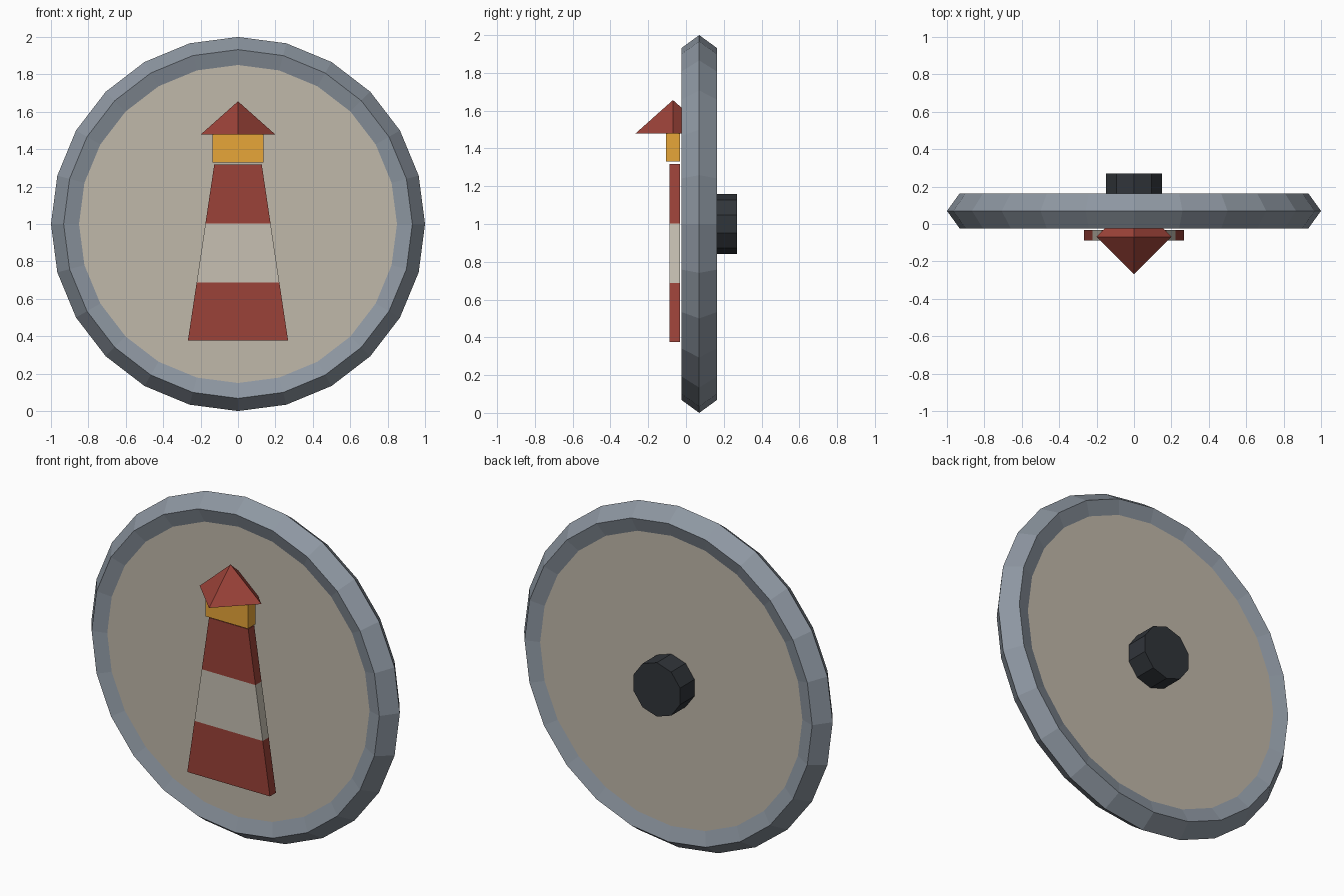
import bpy
import bmesh
from math import pi

if "Cube" in bpy.data.objects:
    bpy.data.objects.remove(bpy.data.objects["Cube"])

CY = 0.07  # middle of the plate in depth


def paint(obj, name, color):
    mat = bpy.data.materials.get(name) or bpy.data.materials.new(name)
    mat.diffuse_color = (*color, 1)
    mat.use_nodes = True
    mat.node_tree.nodes["Principled BSDF"].inputs["Base Color"].default_value = mat.diffuse_color
    obj.data.materials.append(mat)


def name_and_paint(name, mat):
    obj = bpy.context.object
    obj.name = name
    paint(obj, *mat)
    return obj


def disc(name, radius, y0, y1, sides, mat):
    bpy.ops.mesh.primitive_cylinder_add(
        vertices=sides, radius=radius, depth=y1 - y0,
        location=(0, (y0 + y1) / 2, 1), rotation=(pi / 2, 0, 0))
    return name_and_paint(name, mat)


def tapered_slab(name, z0, z1, w0, w1, y0, y1, mat):
    bm = bmesh.new()
    outline = [(-w0, z0), (w0, z0), (w1, z1), (-w1, z1)]
    face = bm.faces.new([bm.verts.new((x, y0, z)) for x, z in outline])
    ext = bmesh.ops.extrude_face_region(bm, geom=[face])
    verts = [g for g in ext["geom"] if isinstance(g, bmesh.types.BMVert)]
    bmesh.ops.translate(bm, verts=verts, vec=(0, y1 - y0, 0))
    bmesh.ops.recalc_face_normals(bm, faces=bm.faces)
    mesh = bpy.data.meshes.new(name)
    bm.to_mesh(mesh)
    bm.free()
    obj = bpy.data.objects.new(name, mesh)
    bpy.context.collection.objects.link(obj)
    paint(obj, *mat)
    return obj


STEEL = ("steel", (0.27, 0.31, 0.36))
CREAM = ("cream", (0.53, 0.48, 0.40))
WHITE = ("white", (0.57, 0.53, 0.45))
RED = ("red", (0.33, 0.055, 0.04))
YELLOW = ("yellow", (0.80, 0.38, 0.04))
DARK = ("dark", (0.03, 0.035, 0.042))

# Round plate with a five-sided rim
bpy.ops.mesh.primitive_torus_add(
    major_segments=24, minor_segments=5, major_radius=0.902,
    minor_radius=0.098, location=(0, CY, 1), rotation=(pi / 2, 0, 0))
name_and_paint("rim", STEEL)
disc("plate", 0.90, CY - 0.0665, CY + 0.0665, 24, CREAM)

# Knob on the back
disc("back_knob", 0.158, 0.12, 0.27, 10, DARK)

# Striped tower
levels = [0.376, 0.688, 1.003, 1.318]
widths = [0.268, 0.221, 0.174, 0.127]
for i, mat in enumerate((RED, WHITE, RED)):
    tapered_slab(f"tower_band_{i + 1}", levels[i], levels[i + 1],
                 widths[i], widths[i + 1], -0.087, -0.031, mat)

# Lamp room and pyramid roof
tapered_slab("lamp_room", 1.33, 1.48, 0.137, 0.137, -0.105, -0.033, YELLOW)
bpy.ops.mesh.primitive_cone_add(
    vertices=4, radius1=0.2, radius2=0, depth=0.178,
    location=(0, -0.069, 1.567))
name_and_paint("roof", RED)
